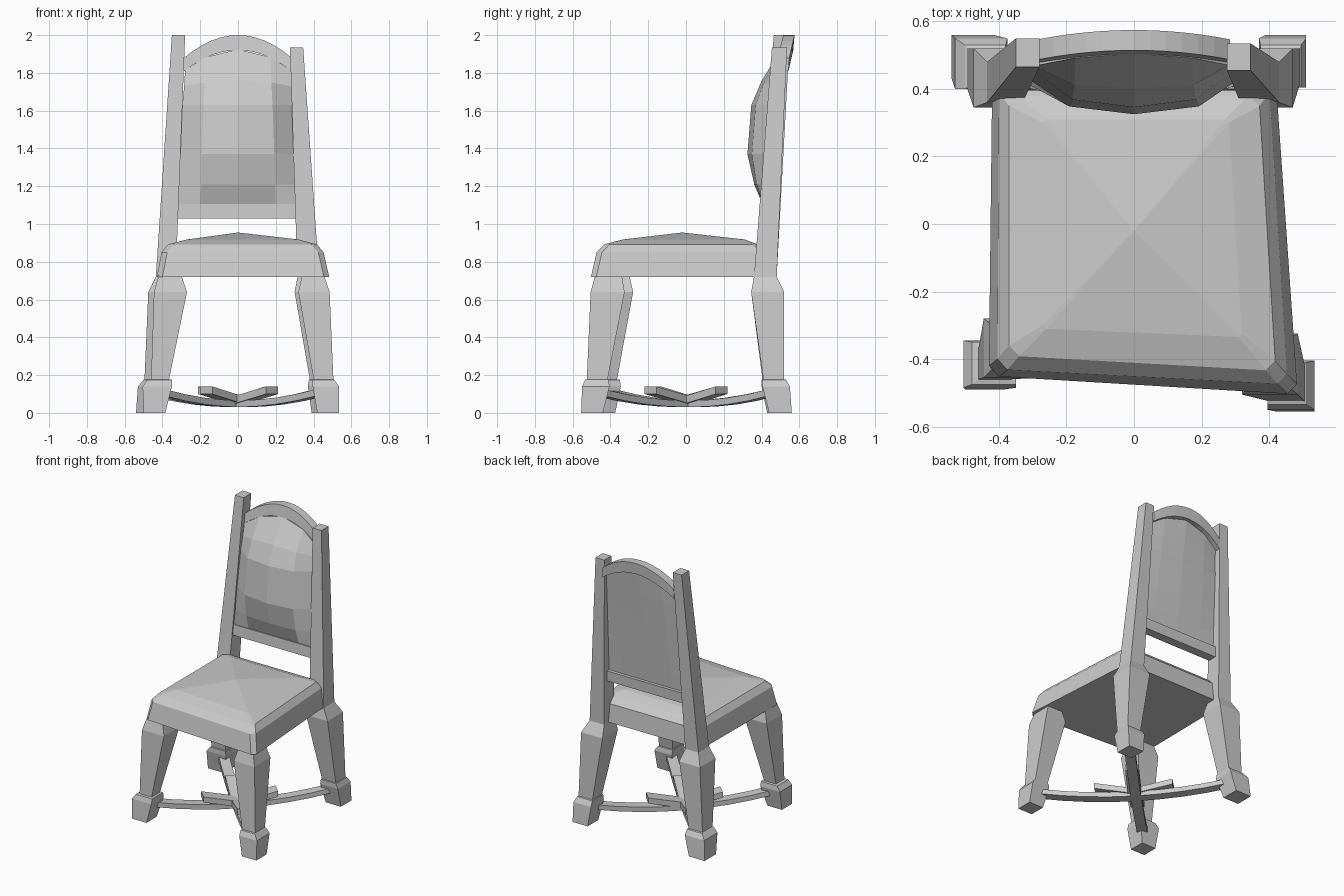
import bpy, bmesh, math
from mathutils import Vector

if "Cube" in bpy.data.objects:
    bpy.data.objects.remove(bpy.data.objects["Cube"])


def make(name, bm):
    bmesh.ops.recalc_face_normals(bm, faces=bm.faces)
    me = bpy.data.meshes.new(name)
    bm.to_mesh(me)
    bm.free()
    ob = bpy.data.objects.new(name, me)
    bpy.context.collection.objects.link(ob)
    return ob


def loft(name, rings, apex=None):
    """Skin a stack of equal-length point loops and cap the ends."""
    bm = bmesh.new()
    vs = [[bm.verts.new(p) for p in r] for r in rings]
    n = len(rings[0])
    for a, b in zip(vs, vs[1:]):
        for i in range(n):
            j = (i + 1) % n
            bm.faces.new((a[i], a[j], b[j], b[i]))
    bm.faces.new(vs[0][::-1])
    if apex:
        c = bm.verts.new(apex)
        for i in range(n):
            bm.faces.new((vs[-1][i], vs[-1][(i + 1) % n], c))
    else:
        bm.faces.new(vs[-1])
    return make(name, bm)


def rect(x0, x1, y0, y1, z):
    return [(x0, y0, z), (x1, y0, z), (x1, y1, z), (x0, y1, z)]


def post(name, sections):
    return loft(name, [rect(*s) for s in sections])


# Legs: foot, tapered shaft, shoulder; the back ones continue as posts
post("front_left_leg", [
    (-.50, -.385, -.49, -.375, 0), (-.505, -.35, -.485, -.345, .14),
    (-.48, -.35, -.475, -.35, .175), (-.46, -.365, -.46, -.365, .178),
    (-.445, -.27, -.455, -.28, .64), (-.42, -.30, -.43, -.30, .73)])
post("front_right_leg", [
    (.42, .535, -.555, -.44, 0), (.395, .535, -.55, -.405, .14),
    (.395, .51, -.535, -.41, .175), (.40, .505, -.525, -.415, .178),
    (.32, .485, -.505, -.325, .64), (.34, .455, -.48, -.34, .73)])
post("back_left_post", [
    (-.54, -.415, .43, .56, 0), (-.53, -.375, .40, .55, .14),
    (-.50, -.38, .40, .53, .175), (-.495, -.385, .405, .52, .178),
    (-.475, -.31, .345, .52, .64), (-.435, -.33, .36, .48, .72),
    (-.35, -.28, .465, .55, 2.0)])
post("back_right_post", [
    (.39, .51, .44, .56, 0), (.37, .51, .405, .55, .14),
    (.375, .495, .405, .53, .175), (.38, .49, .41, .52, .178),
    (.30, .47, .345, .52, .64), (.315, .43, .36, .48, .72),
    (.275, .345, .455, .535, 1.935)])


# Seat cushion: skewed outline with clipped corners, gently peaked
def outline(fl, fr, br, bl, z, cut, zc=None):
    pts = [Vector(p) for p in (fl, fr, br, bl)]
    out = []
    for i, p in enumerate(pts):
        for q in (pts[i - 1], pts[(i + 1) % 4]):
            v = p + (q - p).normalized() * cut
            out.append((v.x, v.y, z))
    return out


loft("seat_cushion", [
    outline((-.43, -.45), (.485, -.505), (.42, .43), (-.42, .43), .72, .03),
    outline((-.405, -.43), (.455, -.475), (.40, .42), (-.40, .42), .85, .03),
    outline((-.37, -.39), (.42, -.435), (.37, .38), (-.37, .38), .892, .03),
    outline((-.27, -.31), (.32, -.335), (.28, .31), (-.27, .31), .918, .01)],
    apex=(0, -.02, .955))


# Backrest: plane leaning back and bowed, with arched top rail
def lean(x, z):
    return .40 + (z - 1.03) * .082 + .035 * (1 - (x / .32) ** 2) * (z - 1.03) / .97


def arch(x, top, drop):
    return top - drop * (x / .285) ** 2


xs = [-.285 + .57 * i / 12 for i in range(13)]
loft("top_rail", [[
    (x, lean(x, 1.9), arch(x, 1.92, .11)), (x, lean(x, 1.9) + .065, arch(x, 1.92, .11)),
    (x, lean(x, 2.0) + .06, arch(x, 2.0, .12)), (x, lean(x, 2.0), arch(x, 2.0, .12))]
    for x in xs])
loft("lower_rail", [[
    (x, .395, 1.03), (x, .46, 1.03), (x, .465, 1.105), (x, .40, 1.105)]
    for x in (-.325, .325)])


# Padded panel: coarse domed front, flat recessed rear
def pad():
    bm = bmesh.new()
    cols = [-1, -.62, 0, .62, 1]
    rows = [(1.10, 0, .325), (1.21, .06, .315), (1.37, .115, .31),
            (1.63, .125, .295), (1.76, .085, .285), (1.925, 0, .28)]
    puff = [0, .76, 1, .76, 0]
    front, back = [], []
    for k, (z, bulge, half) in enumerate(rows):
        f, b = [], []
        for c, p in zip(cols, puff):
            x = c * half
            zz = z - (.11 * c * c if k == 5 else .03 * c * c if k == 4 else 0)
            f.append(bm.verts.new((x, lean(x, zz) - bulge * p, zz)))
            b.append(bm.verts.new((x, lean(x, zz) + .035, zz)))
        front.append(f)
        back.append(b)
    for g in (front, back):
        for r, s in zip(g, g[1:]):
            for i in range(4):
                bm.faces.new((r[i], r[i + 1], s[i + 1], s[i]))
    # Close the rim
    def rim(g):
        return g[0] + [r[-1] for r in g[1:]] + g[-1][-2::-1] + [r[0] for r in g[-2:0:-1]]
    fr, br = rim(front), rim(back)
    for i in range(len(fr)):
        j = (i + 1) % len(fr)
        bm.faces.new((fr[i], fr[j], br[j], br[i]))
    return make("back_cushion", bm)


pad()


# Crossed stretchers: sagging bars between feet, plus short raised arms
def bar(name, a, b, low, high, width, thick, steps, power):
    a, b = Vector(a), Vector(b)
    side = Vector((-(b - a).y, (b - a).x)).normalized() * width / 2
    rings = []
    for i in range(steps + 1):
        t = i / steps
        p = a.lerp(b, t)
        z = low + (high - low) * abs(2 * t - 1) ** power
        l, r = p - side, p + side
        rings.append([(l.x, l.y, z), (r.x, r.y, z),
                      (r.x, r.y, z + thick), (l.x, l.y, z + thick)])
    return loft(name, rings)


diagonals = {"left": ((-.41, -.40), (.43, .46)), "right": ((.44, -.46), (-.44, .46))}
for key, (a, b) in diagonals.items():
    bar("stretcher_" + key, a, b, .03, .09, .07, .035, 8, 2)
    c = .41
    bar("brace_" + key, Vector(a) * c, Vector(b) * c, .045, .10, .09, .04, 2, 1)
